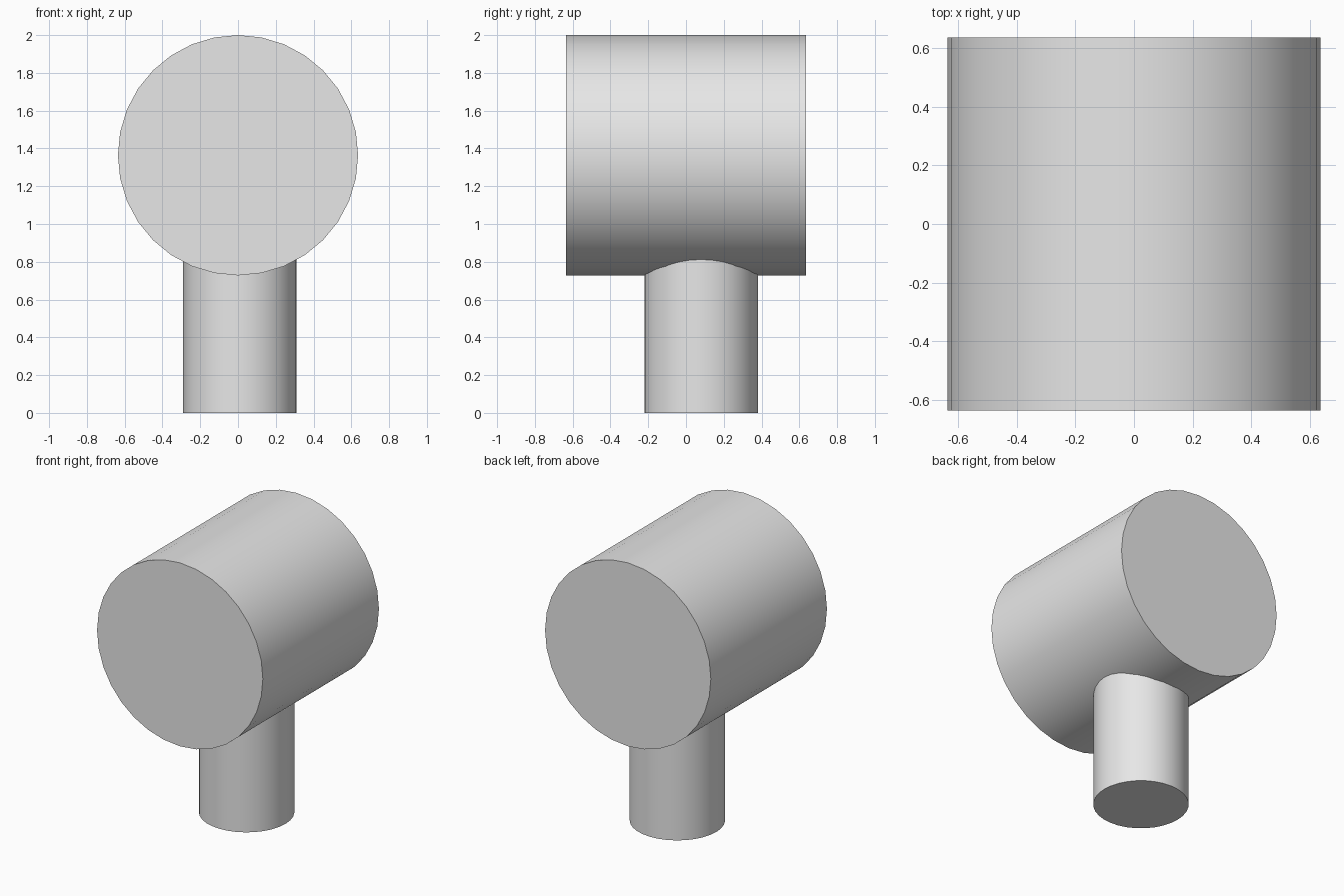
import bpy
import math

cube = bpy.data.objects.get("Cube")
if cube:
    bpy.data.objects.remove(cube, do_unlink=True)

# Single plain grey material
grey = bpy.data.materials.new("plain_grey")
grey.use_nodes = True
colour = (0.8, 0.8, 0.8, 1.0)
grey.diffuse_color = colour
grey.node_tree.nodes["Principled BSDF"].inputs["Base Color"].default_value = colour


def cylinder(name, radius, depth, location, rotation=(0, 0, 0)):
    bpy.ops.mesh.primitive_cylinder_add(
        vertices=32, radius=radius, depth=depth,
        location=location, rotation=rotation)
    obj = bpy.context.object
    obj.name = name
    obj.data.materials.append(grey)
    bpy.ops.object.shade_smooth_by_angle(angle=math.radians(30))
    return obj


# Mallet head, lying along the front-to-back axis
HEAD_RADIUS = 0.636
HEAD_Z = 2 - HEAD_RADIUS
cylinder("mallet_head", HEAD_RADIUS, 2 * HEAD_RADIUS, (0, 0, HEAD_Z),
         (math.pi / 2, 0, 0))

# Handle, slightly off centre, reaching up inside the head
HANDLE_TOP = 1.2
cylinder("handle", 0.3, HANDLE_TOP, (0.01, 0.08, HANDLE_TOP / 2))
